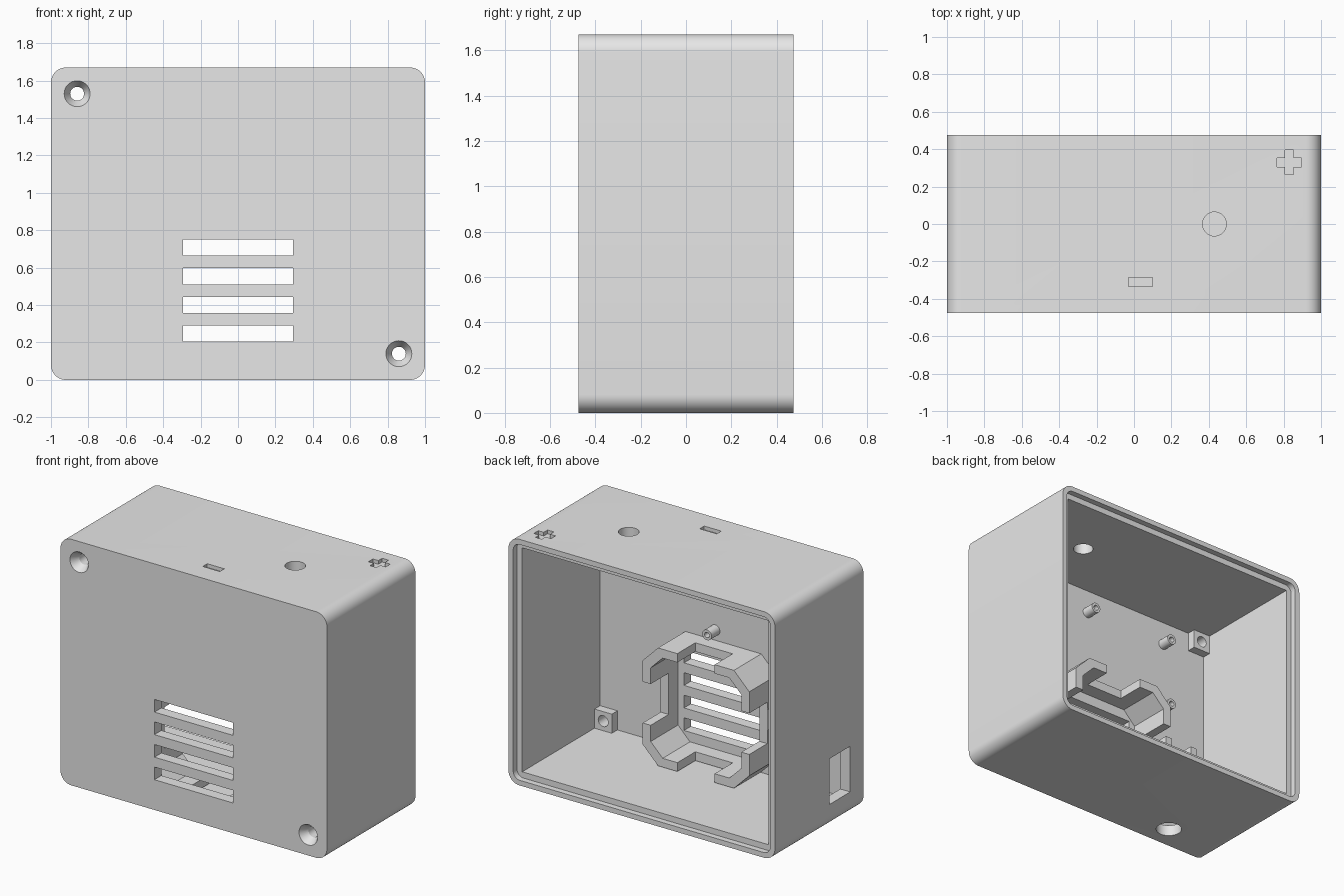
import bpy, bmesh, math
from mathutils import Matrix, Vector

if "Cube" in bpy.data.objects:
    bpy.data.objects.remove(bpy.data.objects["Cube"], do_unlink=True)

plastic = bpy.data.materials.new("light_grey_plastic")
plastic.use_nodes = True
GREY = (0.8, 0.8, 0.8, 1)
plastic.diffuse_color = GREY
plastic.node_tree.nodes["Principled BSDF"].inputs["Base Color"].default_value = GREY

W, D, H = 1.0, 0.475, 1.67      # half width, half depth, height
T = 0.075                       # wall thickness
INNER = -D + T                  # inside of the front wall
parts = []


def finish(bm, name):
    bmesh.ops.recalc_face_normals(bm, faces=bm.faces)
    mesh = bpy.data.meshes.new(name)
    bm.to_mesh(mesh)
    bm.free()
    mesh.materials.append(plastic)
    ob = bpy.data.objects.new(name, mesh)
    bpy.context.scene.collection.objects.link(ob)
    return ob


def box(name, x0, x1, y0, y1, z0, z1):
    bm = bmesh.new()
    bmesh.ops.create_cube(bm, size=1)
    bmesh.ops.scale(bm, vec=(x1 - x0, y1 - y0, z1 - z0), verts=bm.verts)
    bmesh.ops.translate(bm, vec=((x0 + x1) / 2, (y0 + y1) / 2, (z0 + z1) / 2), verts=bm.verts)
    return finish(bm, name)


def prism(name, outline, y0, y1):
    """Extrude an (x, z) outline from y0 to y1."""
    bm = bmesh.new()
    face = bm.faces.new([bm.verts.new((x, y0, z)) for x, z in outline])
    new = bmesh.ops.extrude_face_region(bm, geom=[face])["geom"]
    verts = [v for v in new if isinstance(v, bmesh.types.BMVert)]
    bmesh.ops.translate(bm, vec=(0, y1 - y0, 0), verts=verts)
    return finish(bm, name)


def rod(name, a, b, r0, r1=None):
    """Cylinder or cone between two points."""
    a, b = Vector(a), Vector(b)
    bm = bmesh.new()
    bmesh.ops.create_cone(bm, cap_ends=True, segments=32, radius1=r0,
                          radius2=r0 if r1 is None else r1, depth=(b - a).length)
    turn = (b - a).to_track_quat('Z', 'Y').to_matrix().to_4x4()
    bmesh.ops.transform(bm, matrix=Matrix.Translation((a + b) / 2) @ turn, verts=bm.verts)
    return finish(bm, name)


def cut(target, *cutters):
    for cutter in cutters:
        cutter.hide_render = True
        mod = target.modifiers.new("cut", 'BOOLEAN')
        mod.operation, mod.solver, mod.object = 'DIFFERENCE', 'EXACT', cutter
        with bpy.context.temp_override(object=target, active_object=target):
            bpy.ops.object.modifier_apply(modifier=mod.name)
        bpy.data.objects.remove(cutter, do_unlink=True)


def rounded_outline(inset, radius, steps=10):
    cx, cz = W - inset - radius, H / 2 - inset - radius
    pts = []
    for k, (sx, sz) in enumerate([(1, 1), (-1, 1), (-1, -1), (1, -1)]):
        for i in range(steps + 1):
            a = math.pi / 2 * (k + i / steps)
            pts.append((sx * cx + radius * math.cos(a), H / 2 + sz * cz + radius * math.sin(a)))
    return pts


def octagon(half, chamfer, zc):
    k = half - chamfer
    return [(x, zc + z) for x, z in [(half, k), (k, half), (-k, half), (-half, k),
                                     (-half, -k), (-k, -half), (k, -half), (half, -k)]]


# Case: rounded shell, hollow, with a stepped rim at the open back
case = prism("case", rounded_outline(0, 0.08), -D, D)
cut(case,
    box("cavity", -W + T, W - T, INNER, D + 0.1, T, H - T),
    prism("rim_step", rounded_outline(0.035, 0.05), D - 0.04, D + 0.1))
parts.append(case)

# Vent slots in the front wall
for i in range(4):
    z = 0.205 + 0.153 * i
    cut(case, box("vent", -0.295, 0.295, -D - 0.1, INNER + 0.05, z, z + 0.086))

# Screw holes with countersinks and square bosses behind them
for x, z in [(-0.86, 1.53), (0.86, 0.14)]:
    boss = box("screw_boss", x - 0.065, x + 0.065, INNER - 0.005, INNER + 0.06, z - 0.065, z + 0.065)
    for ob in (case, boss):
        cut(ob, rod("screw_hole", (x, -D - 0.1, z), (x, INNER + 0.1, z), 0.037))
    cut(case, rod("countersink", (x, -D - 0.001, z), (x, -D + 0.055, z), 0.07, 0.037))
    parts.append(boss)

# Button hole in the top, cable hole in the bottom, socket opening in the side
cut(case,
    rod("button_hole", (0.43, 0, H - 0.2), (0.43, 0, H + 0.1), 0.064),
    rod("cable_hole", (-0.555, -0.31, -0.1), (-0.555, -0.31, 0.15), 0.083),
    box("socket_opening", -W - 0.1, -W + 0.15, -0.333, -0.108, 0.16, 0.47))

# Engraved plus and minus marks on the top
MARK = H - 0.025
cut(case,
    box("plus_bar", 0.765, 0.895, 0.306, 0.354, MARK, H + 0.1),
    box("plus_stem", 0.806, 0.854, 0.265, 0.395, MARK, H + 0.1),
    box("minus_bar", -0.03, 0.098, -0.335, -0.287, MARK, H + 0.1))

# Octagonal holder around the vents, notched in the middle of each side
ZC, TALL, LOW, GAP = 0.48, -0.107, -0.30, 0.14
holder = prism("vent_holder", octagon(0.4, 0.115, ZC), INNER - 0.005, TALL)
cut(holder,
    prism("holder_bore", octagon(0.34, 0.09, ZC), -D, D),
    box("side_notch", -0.5, 0.5, LOW, 0, ZC - GAP, ZC + GAP),
    box("end_notch", -GAP, GAP, LOW, 0, ZC - 0.5, ZC + 0.5))
parts.append(holder)

# Hollow standoffs for a circuit board
for x in (0.06, -0.58):
    for z in (0.95, 1.43):
        post = rod("board_standoff", (x, INNER - 0.005, z), (x, INNER + 0.09, z), 0.035)
        cut(post, rod("standoff_bore", (x, INNER + 0.02, z), (x, INNER + 0.2, z), 0.018))
        parts.append(post)

# Small guide posts beside the socket opening
for x in (-0.48, -0.69):
    parts.append(box("guide_post", x - 0.025, x + 0.025, INNER - 0.005, -0.22, 0.48, 0.62))

# Smooth the curves, keep the edges sharp
bpy.ops.object.select_all(action='DESELECT')
for ob in parts:
    ob.select_set(True)
bpy.context.view_layer.objects.active = case
bpy.ops.object.shade_smooth_by_angle(angle=math.radians(30))
